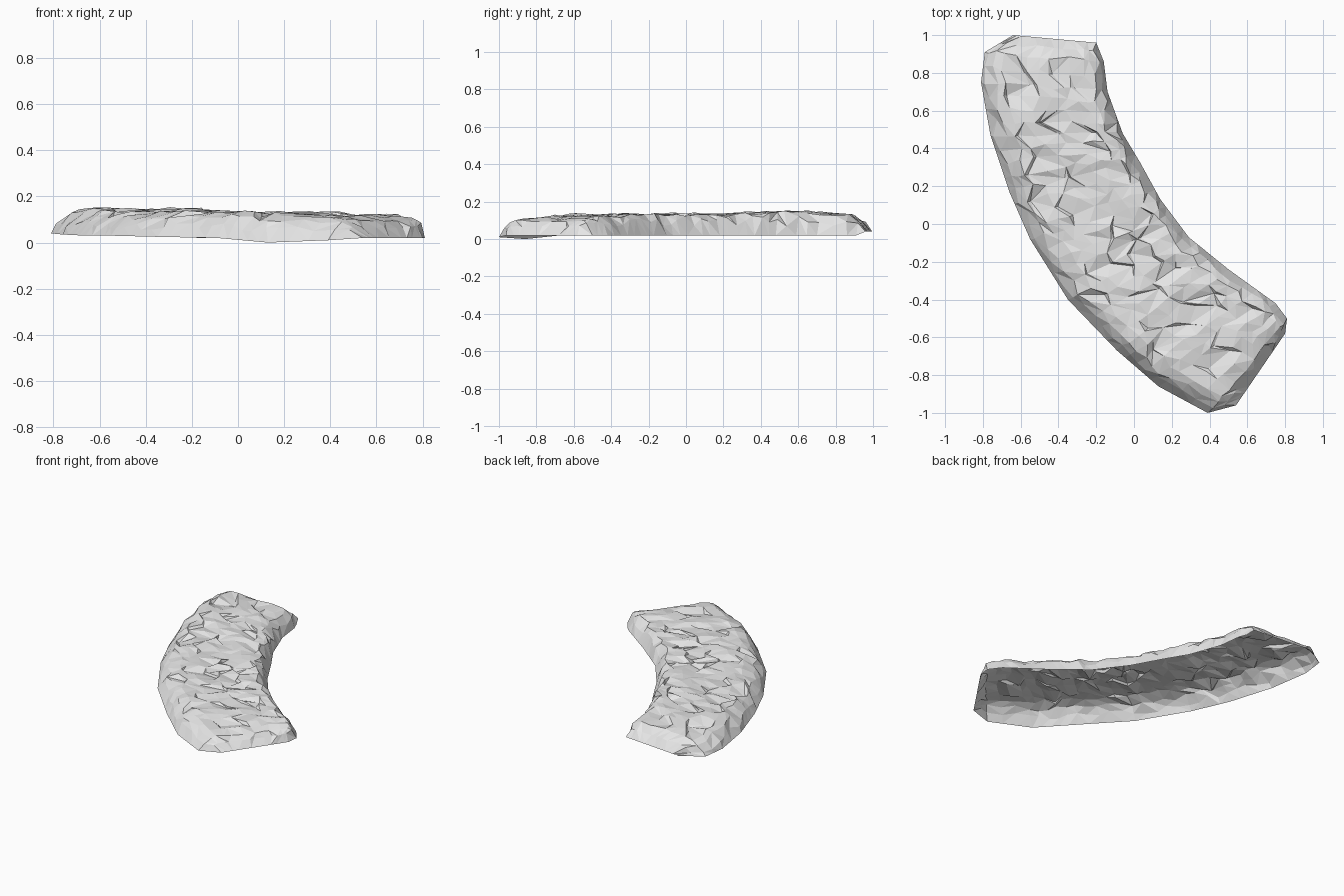
import bpy, bmesh, math, random
from mathutils import Vector, noise

random.seed(4)
cube = bpy.data.objects.get("Cube")
if cube:
    bpy.data.objects.remove(cube, do_unlink=True)

# Stone material
stone = bpy.data.materials.new("pale_grey_stone")
stone.use_nodes = True
colour = (0.8, 0.8, 0.8, 1)
stone.diffuse_color = colour
stone.node_tree.nodes["Principled BSDF"].inputs["Base Color"].default_value = colour

# Cross sections of the bend: outer rim x, y, z, inner rim x, y, crest height
SECTIONS = [
    (-.64, 1.0, .04, -.2, .96, .12),
    (-.79, .91, .04, -.16, .86, .135),
    (-.81, .75, .04, -.14, .7, .145),
    (-.76, .47, .035, -.06, .48, .145),
    (-.66, .17, .03, .03, .33, .135),
    (-.55, -.08, .03, .14, .13, .132),
    (-.35, -.4, .025, .29, -.07, .132),
    (-.09, -.67, .02, .5, -.24, .13),
    (.13, -.86, 0, .75, -.42, .12),
    (.39, -1.0, .01, .81, -.5, .105),
    (.54, -.96, .02, .8, -.58, .1),
]
INNER_RIM_Z = .02
STEP = .065
COLUMNS = 14


def lerp(a, b, t):
    return a + (b - a) * t


def rise(distance, width):
    """Rounded shoulder that climbs from the rim to the crest."""
    return 1 - (1 - min(distance / width, 1)) ** 2


# Resample the sections into evenly spaced rows
rows = []
for a, b in zip(SECTIONS, SECTIONS[1:]):
    length = math.hypot(a[0] + a[3] - b[0] - b[3], a[1] + a[4] - b[1] - b[4]) / 2
    count = max(2, round(length / STEP))
    rows += [[lerp(p, q, k / count) for p, q in zip(a, b)] for k in range(count)]
rows.append(list(SECTIONS[-1]))

middles = [Vector(((r[0] + r[3]) / 2, (r[1] + r[4]) / 2)) for r in rows]
travel = [0]
for a, b in zip(middles, middles[1:]):
    travel.append(travel[-1] + (b - a).length)

# Bumpy shell, open underneath
bm = bmesh.new()
grid = []
last = len(rows) - 1
for i, (ox, oy, oz, ix, iy, crest) in enumerate(rows):
    width = math.hypot(ix - ox, iy - oy)
    line = []
    for j in range(COLUMNS):
        u = j / (COLUMNS - 1)
        v = lerp(u, (1 - math.cos(math.pi * u)) / 2, .5)
        inside = 0 < j < COLUMNS - 1 and 0 < i < last
        if inside:
            v += random.uniform(-.02, .02)
        p = Vector((lerp(ox, ix, v), lerp(oy, iy, v), lerp(oz, INNER_RIM_Z, v)))
        if i == 0:
            p.z = .04
        h = min(rise(v * width, .13), rise((1 - v) * width, .08),
                rise(travel[i], .14), rise(travel[-1] - travel[i], .1))
        p.z = lerp(p.z, crest, max(h, 0))
        if inside:
            p.x += random.uniform(-.012, .012)
            p.y += random.uniform(-.012, .012)
            p.z += (noise.noise(p * 7) * .012 + random.uniform(-.006, .006)) * h
        line.append(bm.verts.new(p))
    grid.append(line)

# Small steep folds scattered over the crest
for fold in range(60):
    i = random.randint(3, last - 4)
    j = random.randint(3, COLUMNS - 4)
    vert = grid[i][j]
    side = grid[i][j + random.choice((-1, 1))]
    vert.co = vert.co.lerp(side.co, .75)
    vert.co.z -= random.uniform(.01, .022)

# Irregular triangles
for i in range(last):
    for j in range(COLUMNS - 1):
        a, b = grid[i][j], grid[i + 1][j]
        c, d = grid[i + 1][j + 1], grid[i][j + 1]
        if random.random() < .5:
            triangles = ((a, b, c), (a, c, d))
        else:
            triangles = ((a, b, d), (b, c, d))
        for triangle in triangles:
            bm.faces.new(triangle)
bm.normal_update()

mesh = bpy.data.meshes.new("curved_rock_slab")
bm.to_mesh(mesh)
bm.free()
mesh.materials.append(stone)
slab = bpy.data.objects.new("curved_rock_slab", mesh)
bpy.context.collection.objects.link(slab)
